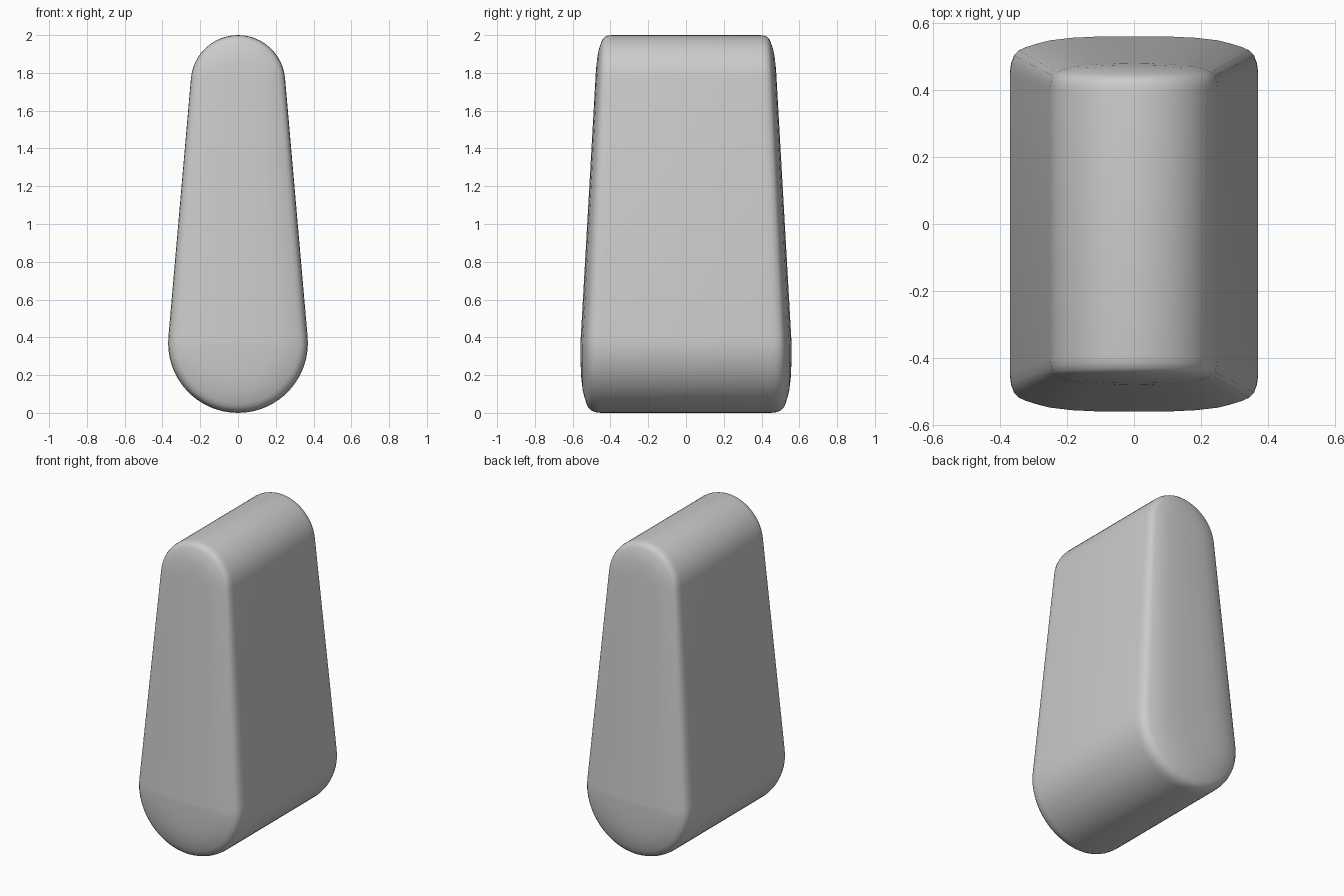
import bpy, bmesh
from math import sin, cos, pi, asin

cube = bpy.data.objects.get("Cube")
if cube:
    bpy.data.objects.remove(cube)

# Two end circles whose hull is the tapered, rounded profile
LOW_Z, LOW_R = 0.37, 0.37
TOP_Z, TOP_R = 1.75, 0.25
TILT = asin((LOW_R - TOP_R) / (TOP_Z - LOW_Z))
TOP_SEGS, LOW_SEGS = 24, 32
TOTAL = TOP_SEGS + LOW_SEGS + 2


def arc(z, r, start, end, segs):
    return [(z, r, start + (end - start) * i / segs) for i in range(segs + 1)]


outline = (arc(TOP_Z, TOP_R, TILT, pi - TILT, TOP_SEGS)
           + arc(LOW_Z, LOW_R, pi - TILT, 2 * pi + TILT, LOW_SEGS))


def ring(bm, inset, drop, side):
    """One loop of the body; inset and drop are fractions of the local radius."""
    verts = []
    for cz, r, a in outline:
        x, z = r * (1 - inset) * cos(a), cz + r * (1 - inset) * sin(a)
        depth = 0.56 - 0.057 * max(z - LOW_Z, 0) - drop * r
        verts.append(bm.verts.new((x, side * depth, z)))
    return verts


def bridge(bm, a, b):
    for i in range(TOTAL):
        j = (i + 1) % TOTAL
        bm.faces.new((a[i], a[j], b[j], b[i]))


def close_cap(bm, loop):
    """Fill a symmetric loop with strips running from left to right."""
    top = TOP_SEGS // 2
    for j in range(TOTAL // 2):
        corners = [loop[(top + k) % TOTAL] for k in (j, j + 1, -j - 1, -j)]
        bm.faces.new(list(dict.fromkeys(corners)))


# Rounded rim followed by a gently domed cap
steps = [(0, 0.30), (0.01, 0.22), (0.035, 0.155), (0.075, 0.115),
         (0.13, 0.09), (0.22, 0.062), (0.32, 0.036), (0.5, 0.015), (0.75, 0.003)]
bm = bmesh.new()
fronts = [ring(bm, d, h, -1) for d, h in steps]
backs = [ring(bm, d, h, 1) for d, h in steps]
loops = fronts[::-1] + backs
for a, b in zip(loops, loops[1:]):
    bridge(bm, a, b)
close_cap(bm, fronts[-1])
close_cap(bm, backs[-1])
bmesh.ops.recalc_face_normals(bm, faces=bm.faces)

mesh = bpy.data.meshes.new("rounded_body")
bm.to_mesh(mesh)
bm.free()
body = bpy.data.objects.new("rounded_body", mesh)
bpy.context.collection.objects.link(body)

# Plain grey finish
grey = bpy.data.materials.new("plain_grey")
grey.use_nodes = True
colour = (0.6, 0.6, 0.6, 1)
grey.diffuse_color = colour
grey.node_tree.nodes["Principled BSDF"].inputs["Base Color"].default_value = colour
mesh.materials.append(grey)

bpy.context.view_layer.objects.active = body
body.select_set(True)
bpy.ops.object.shade_smooth_by_angle(angle=pi / 4)
